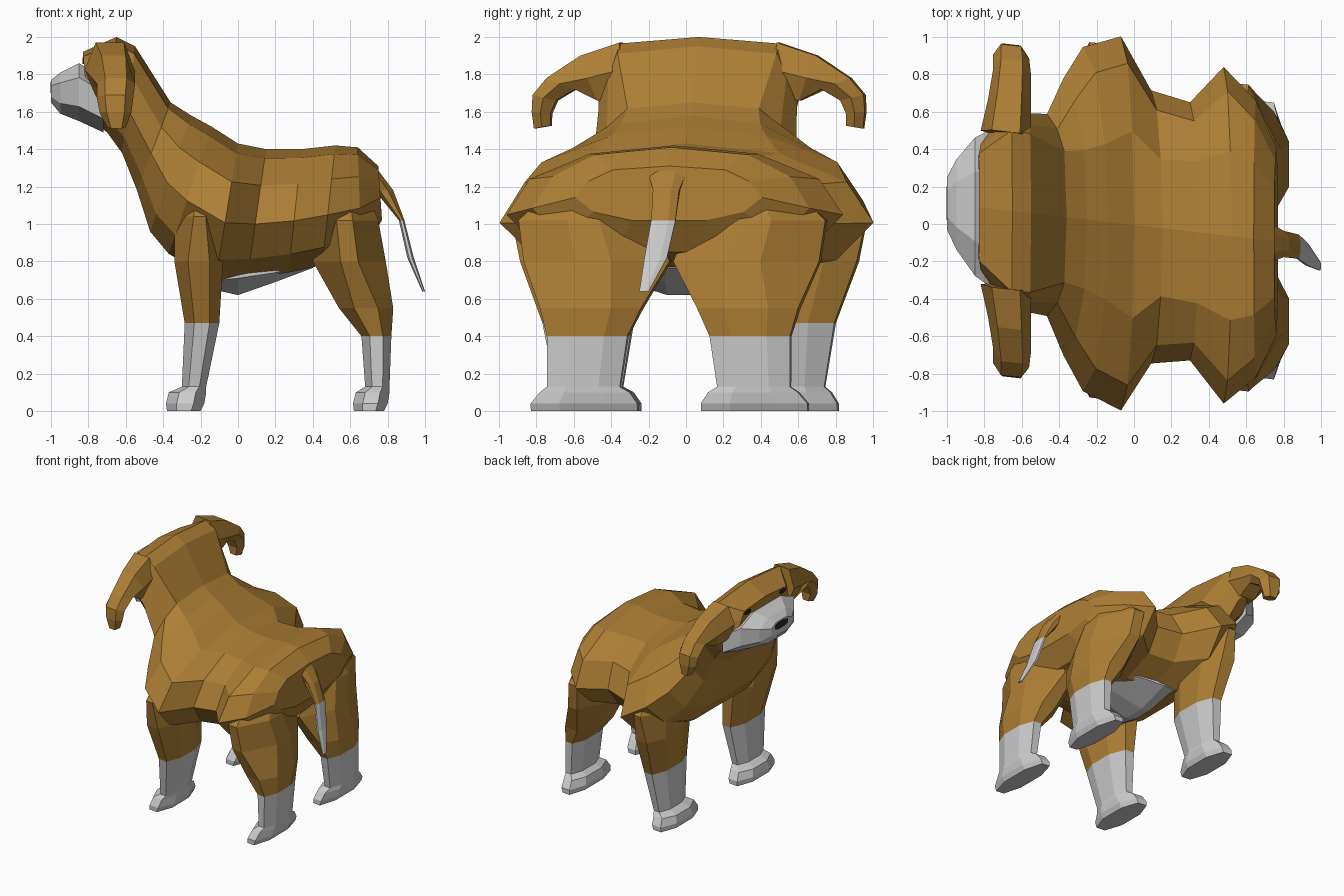
import bpy, bmesh

brown = bpy.data.materials.new("brown_fur")
brown.diffuse_color = (0.42, 0.21, 0.035, 1)
black = bpy.data.materials.new("black")
black.diffuse_color = (0.02, 0.02, 0.02, 1)


def loft(name, rings, mat=None):
    """Skin a list of equal-length point rings; the spine drifts sideways along x."""
    bm = bmesh.new()
    rows = [[bm.verts.new((x, y - 0.115 * x - 0.005, z)) for x, y, z in r] for r in rings]
    n = len(rows[0])
    for a, b in zip(rows, rows[1:]):
        for i in range(n):
            j = (i + 1) % n
            bm.faces.new((a[i], a[j], b[j], b[i]))
    bm.faces.new(rows[0])
    bm.faces.new(rows[-1])
    bmesh.ops.recalc_face_normals(bm, faces=bm.faces)
    me = bpy.data.meshes.new(name)
    bm.to_mesh(me)
    bm.free()
    ob = bpy.data.objects.new(name, me)
    bpy.context.collection.objects.link(ob)
    if mat:
        me.materials.append(mat)
    return ob


def chamfered(u0, u1, v0, v1, c=0.25):
    """Eight-sided rectangle outline."""
    cu, cv = (u1 - u0) * c, (v1 - v0) * c
    return [(u0 + cu, v0), (u1 - cu, v0), (u1, v0 + cv), (u1, v1 - cv),
            (u1 - cu, v1), (u0 + cu, v1), (u0, v1 - cv), (u0, v0 + cv)]


def level(z, x0, x1, y0, y1, side=1, c=0.28):
    return [(x, side * y, z) for x, y in chamfered(x0, x1, y0, y1, c)]


def body_ring(xt, zt, xb, zb, w, k):
    """Slanted section from a top point to a bottom point, half width w."""
    half = [(0.0, 0.0), (0.07, k), (0.28, 0.5 + k * 0.5 if k > 0.7 else 0.86),
            (0.58, 1.0), (0.85, 0.8), (1.0, 0.4)]
    pts = half + [(t, -f) for t, f in reversed(half[1:])]
    return [(xt + (xb - xt) * t, w * f, zt + (zb - zt) * t) for t, f in pts]


# Head, neck and torso in one skin: top x,z, bottom x,z, half width, top flatness
body = [(-0.83, 1.92, -0.80, 1.57, 0.36, 0.8), (-0.65, 2.00, -0.70, 1.49, 0.54, 0.8),
        (-0.55, 1.95, -0.62, 1.38, 0.53, 0.8), (-0.36, 1.65, -0.54, 1.18, 0.54, 0.65),
        (-0.25, 1.58, -0.47, 0.96, 0.74, 0.5), (-0.14, 1.52, -0.37, 0.84, 0.92, 0.45),
        (0.00, 1.43, -0.12, 0.70, 1.00, 0.5), (0.15, 1.40, 0.05, 0.71, 0.73, 0.5),
        (0.34, 1.40, 0.27, 0.74, 0.69, 0.55), (0.52, 1.42, 0.45, 0.78, 0.90, 0.5),
        (0.64, 1.41, 0.66, 0.85, 0.74, 0.55), (0.75, 1.31, 0.77, 1.02, 0.50, 0.6)]
loft("head_and_body", [body_ring(*r) for r in body], brown)

# Pale belly wedge
loft("belly", [[(x, -w, 0.79), (x, w, 0.79), (x, w, zt), (x, w * 0.25, zb), (x, -w * 0.25, zb), (x, -w, zt)]
               for x, zt, zb, w in [(-0.09, 0.70, 0.64, 0.38), (0.0, 0.71, 0.62, 0.38),
                                    (0.20, 0.74, 0.69, 0.34), (0.40, 0.785, 0.765, 0.22)]])

# Pale muzzle with a dark nose
loft("muzzle", [[(x, y, z) for y, z in chamfered(-w, w, z0, z1)]
                for x, z0, z1, w in [(-1.0, 1.65, 1.77, 0.14), (-0.95, 1.59, 1.81, 0.24),
                                     (-0.85, 1.55, 1.86, 0.37), (-0.72, 1.49, 1.78, 0.45)]])
loft("nose", [[(x, y, z) for y, z in chamfered(-0.09, 0.09, 1.70, 1.76)] for x in (-1.002, -0.96)], black)

# Legs: z, x range, inner and outer y; the paw starts at the ring given by cut
front = [(1.25, -0.28, -0.10, 0.40, 0.72), (1.04, -0.34, -0.07, 0.36, 0.95),
         (0.80, -0.34, -0.08, 0.30, 0.90), (0.47, -0.285, -0.10, 0.30, 0.78),
         (0.13, -0.30, -0.17, 0.36, 0.72), (0.10, -0.37, -0.17, 0.31, 0.75),
         (0.04, -0.385, -0.18, 0.27, 0.785), (0.0, -0.38, -0.20, 0.27, 0.785)]
hind = [(1.25, 0.46, 0.66, 0.20, 0.58), (1.02, 0.39, 0.75, 0.10, 0.82),
        (0.80, 0.40, 0.79, 0.01, 0.79), (0.55, 0.54, 0.83, 0.15, 0.69),
        (0.40, 0.66, 0.82, 0.22, 0.65), (0.13, 0.68, 0.81, 0.26, 0.65),
        (0.10, 0.63, 0.81, 0.21, 0.69), (0.04, 0.615, 0.80, 0.17, 0.74),
        (0.0, 0.62, 0.78, 0.17, 0.74)]

# Ears: outer and inner y,z with x range, drooping outward
ear = [(0.42, 1.97, 0.40, 1.68, -0.82, -0.55), (0.63, 1.90, 0.54, 1.66, -0.78, -0.55),
       (0.81, 1.78, 0.66, 1.72, -0.755, -0.55), (0.885, 1.69, 0.76, 1.66, -0.755, -0.56),
       (0.89, 1.60, 0.79, 1.59, -0.74, -0.57), (0.88, 1.51, 0.79, 1.525, -0.70, -0.60)]

for side, label in ((1, "left"), (-1, "right")):
    for name, rings, cut in (("front", front, 3), ("hind", hind, 4)):
        # Thighs are rounder than shins
        sections = [level(*r, side, 0.38 if i < cut - 1 else 0.28) for i, r in enumerate(rings)]
        loft(f"{name}_leg_{label}", sections[:cut + 1], brown)
        loft(f"{name}_paw_{label}", sections[cut:])
    sections = []
    for yo, zo, yi, zi, x0, x1 in ear:
        xm, h = (x0 + x1) / 2, (x1 - x0) * 0.28
        sections.append([(x0, side * (yo + yi) / 2, (zo + zi) / 2), (xm - h, side * yo, zo),
                         (xm + h, side * yo, zo), (x1, side * (yo + yi) / 2, (zo + zi) / 2),
                         (xm + h, side * yi, zi), (xm - h, side * yi, zi)])
    loft(f"ear_{label}", sections, brown)
    # Small dark eye on the front of the face
    loft(f"eye_{label}", [[(x, side * y, z) for y, z in chamfered(0.2, 0.28, 1.855, 1.89)]
                          for x in (-0.832, -0.78)], black)

# Tail with a pale lower half
tail = [level(*r) for r in [(1.30, 0.66, 0.74, -0.12, 0.10), (1.18, 0.73, 0.83, -0.08, 0.06),
                            (1.02, 0.86, 0.89, -0.08, 0.05), (0.82, 0.905, 0.94, -0.11, 0.01),
                            (0.64, 0.985, 1.0, -0.13, -0.08)]]
loft("tail", tail[:3], brown)
loft("tail_tip", tail[2:])
